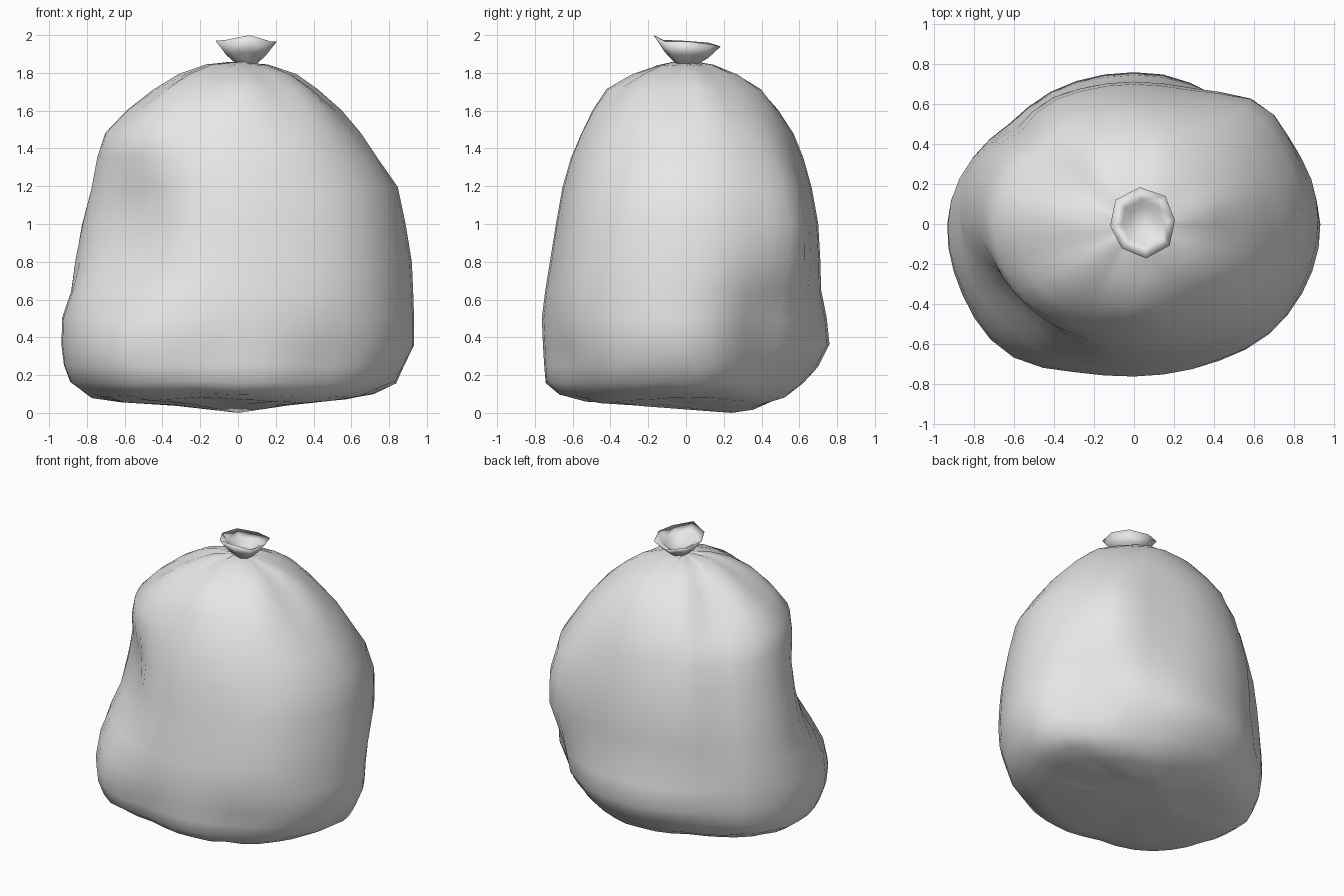
import bpy, bmesh, math, random
from mathutils import Vector

if "Cube" in bpy.data.objects:
    bpy.data.objects.remove(bpy.data.objects["Cube"])
random.seed(4)

plastic = bpy.data.materials.new("pale grey plastic")
plastic.diffuse_color = (0.8, 0.8, 0.8, 1)
plastic.use_nodes = True
plastic.node_tree.nodes["Principled BSDF"].inputs["Base Color"].default_value = plastic.diffuse_color


def loft(name, rings, start=None, end=None):
    """Skin closed rings of points; optional tip points close the ends."""
    bm = bmesh.new()
    loops = [[bm.verts.new(p) for p in ring] for ring in rings]
    n = len(loops[0])
    for a, b in zip(loops, loops[1:]):
        for i in range(n):
            j = (i + 1) % n
            bm.faces.new((a[i], a[j], b[j], b[i]))
    for tip, ring in ((start, loops[0]), (end, loops[-1])):
        if tip:
            v = bm.verts.new(tip)
            for i in range(n):
                bm.faces.new((ring[i], ring[(i + 1) % n], v))
    bmesh.ops.recalc_face_normals(bm, faces=bm.faces)
    mesh = bpy.data.meshes.new(name)
    bm.to_mesh(mesh)
    bm.free()
    mesh.materials.append(plastic)
    for p in mesh.polygons:
        p.use_smooth = True
    ob = bpy.data.objects.new(name, mesh)
    bpy.context.collection.objects.link(ob)
    return ob


# Bag outline: height, left, right, front, back reach
LEVELS = [
    (0.050, .33, .33, .33, .36), (0.068, .62, .60, .56, .45),
    (0.095, .78, .72, .67, .53), (0.16, .89, .84, .745, .62),
    (0.25, .925, .885, .753, .70), (0.36, .94, .935, .757, .76),
    (0.50, .942, .935, .762, .745),
    (0.65, .915, .927, .745, .715), (0.80, .88, .918, .72, .712),
    (1.00, .845, .885, .69, .70), (1.19, .79, .845, .655, .665),
    (1.35, .75, .745, .61, .62), (1.48, .705, .66, .555, .57),
    (1.60, .59, .555, .49, .49), (1.71, .45, .425, .41, .40),
    (1.79, .31, .31, .28, .28), (1.84, .17, .16, .15, .15),
    (1.855, .05, .08, .06, .06)]

# Folds: angle, height, angular spread, height spread, depth (minus = bulge)
FOLDS = [
    (214, .98, 18, .22, .135), (218, 1.48, 14, .12, -.035),
    (226, .32, 16, .20, -.08),
    (31, .40, 12, .20, .12), (42, .95, 11, .32, -.095), (18, .9, 9, .3, -.02),
    (58, .35, 9, .2, .03), (45, .22, 14, .09, .03),
    (139, 1.0, 6, .40, .05), (130, 1.0, 6, .40, -.01),
    (145, .42, 18, .18, .045), (181, .64, 7, .07, .025),
    (250, .22, 10, .10, .03), (305, .25, 9, .12, .04),
    (318, .8, 14, .35, -.03), (148, 1.62, 13, .10, .08),
    (350, 1.55, 10, .16, .02)]

SEG = 40
rings = []
for z, left, right, front, back in LEVELS:
    ring = []
    for i in range(SEG):
        t = math.tau * i / SEG
        c, s = math.cos(t), math.sin(t)
        x, y = c * (right if c > 0 else left), s * (back if s > 0 else front)
        r = math.hypot(x, y)
        pol = math.degrees(math.atan2(y, x))
        cut = 0
        for a, h, sa, sh, d in FOLDS:
            da = (pol - a + 180) % 360 - 180
            cut += d * math.exp(-(da / sa) ** 2 / 2 - ((z - h) / sh) ** 2 / 2)
        # gathered pleats towards the neck
        cut += .012 * math.cos(7 * t + 1) * math.exp(-((z - 1.72) / .12) ** 2)
        k = 1 - cut / max(r, .3)
        dz = random.uniform(-.006, .006)
        if z < .12:
            dz += .012 * math.sin(3 * t + 1)
        ring.append(Vector((x * k, y * k, z + dz)))
    rings.append(ring)
# sagging low point of the underside
for p in rings[0]:
    p.z -= .02 * max(0, p.y / .36)
loft("bag_body", rings, start=(0.0, .24, 0.0), end=(.04, 0, 1.85))

# Tied neck: flared, wavy open cup with an inner surface
RIM_Z = [1.965, 1.95, 1.94, 1.96, 1.97, 1.975, 2.0, 1.965]
RIM_R = [.160, .175, .18, .18, .165, .165, .178, .175]


def cup_ring(scale, lift):
    """lift 0 = pinched neck height, 1 = rim height."""
    out = []
    for i in range(8):
        t = math.tau * i / 8 + math.radians(5)
        r = RIM_R[i] * scale
        out.append((.045 + r * math.cos(t), .005 + r * math.sin(t),
                    1.84 + (RIM_Z[i] - 1.84) * lift))
    return out


loft("tied_neck", [cup_ring(.28, 0), cup_ring(.65, .42), cup_ring(1, 1),
                   cup_ring(.64, .74), cup_ring(.42, .45)], end=(.045, .005, 1.88))
